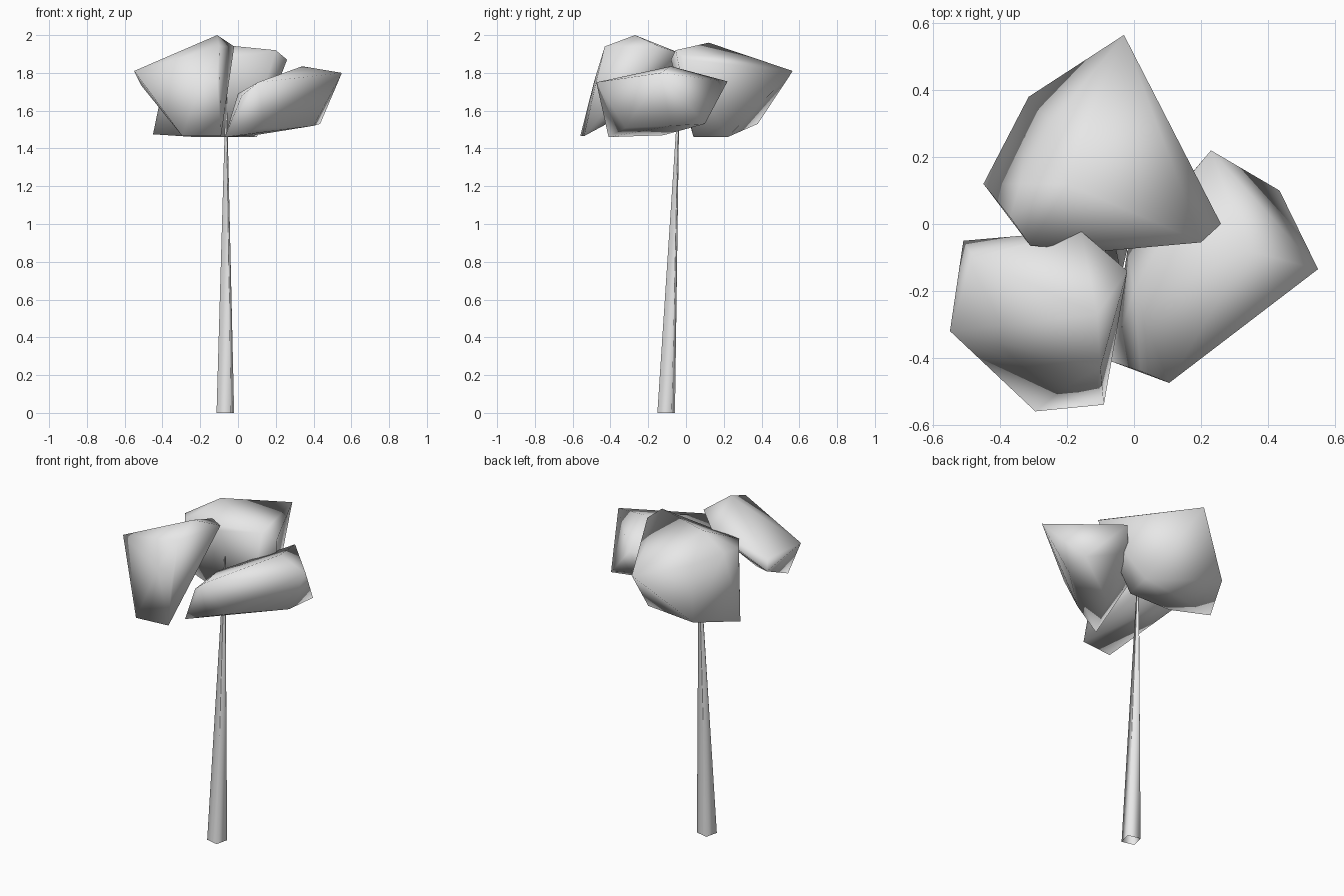
import bpy, bmesh, math
from mathutils import Matrix, Vector

if "Cube" in bpy.data.objects:
    bpy.data.objects.remove(bpy.data.objects["Cube"], do_unlink=True)

# One plain grey for the whole tree
grey = bpy.data.materials.new("light_grey")
grey.use_nodes = True
colour = (0.8, 0.8, 0.8, 1.0)
grey.diffuse_color = colour
grey.node_tree.nodes["Principled BSDF"].inputs["Base Color"].default_value = colour


def finish(name, bm):
    """Turn a bmesh into a fully smooth-shaded object."""
    bmesh.ops.recalc_face_normals(bm, faces=bm.faces)
    for face in bm.faces:
        face.smooth = True
    mesh = bpy.data.meshes.new(name)
    bm.to_mesh(mesh)
    bm.free()
    mesh.materials.append(grey)
    bpy.context.collection.objects.link(bpy.data.objects.new(name, mesh))


def foliage(name, corners):
    """Rounded leaf clump: the hull around a few corners."""
    bm = bmesh.new()
    for c in corners:
        bm.verts.new(c)
    hull = bmesh.ops.convex_hull(bm, input=bm.verts)
    spare = [v for v in hull["geom_interior"] if isinstance(v, bmesh.types.BMVert)]
    bmesh.ops.delete(bm, geom=spare, context="VERTS")
    finish(name, bm)


# Leaf clumps
foliage("back_foliage", [
    (-0.03, 0.565, 1.81), (0.26, 0, 1.87), (0.2, -0.055, 1.92),
    (-0.08, -0.08, 1.87), (-0.31, -0.065, 1.87), (-0.37, 0.02, 1.86),
    (-0.2, 0.12, 1.96), (-0.34, 0.12, 1.86), (-0.25, 0.3, 1.83),
    (-0.45, 0.12, 1.475), (-0.315, 0.38, 1.53), (0.1, 0.22, 1.46),
    (0.06, 0.04, 1.46), (-0.22, 0.04, 1.46)])

foliage("front_right_foliage", [
    (-0.11, -0.27, 2), (-0.02, -0.14, 1.94), (-0.1, -0.43, 1.94),
    (-0.2, -0.485, 1.76), (-0.11, -0.475, 1.76), (-0.55, -0.32, 1.81),
    (-0.51, -0.05, 1.73), (-0.16, -0.02, 1.9), (-0.48, -0.1, 1.78),
    (-0.295, -0.56, 1.465), (-0.09, -0.54, 1.465), (-0.25, -0.15, 1.74)])

foliage("front_left_foliage", [
    (0.55, -0.135, 1.8), (0.34, -0.08, 1.835), (0.23, 0.22, 1.755),
    (0.435, 0.1, 1.53), (0.4, -0.08, 1.52), (0.105, -0.475, 1.75),
    (0.02, -0.44, 1.68), (0, -0.2, 1.69), (-0.07, -0.41, 1.46),
    (-0.02, -0.08, 1.59), (-0.03, -0.3, 1.58), (0.14, -0.32, 1.51),
    (0.09, -0.12, 1.47), (0.06, 0.02, 1.6), (0.22, 0.13, 1.61)])

# Slim leaning four-sided trunk, open below
bm = bmesh.new()
bmesh.ops.create_cone(bm, cap_ends=False, segments=4,
                      radius1=0.055, radius2=0.003, depth=1.7,
                      matrix=Matrix.Rotation(math.radians(32), 4, "Z"))
for v in bm.verts:
    top = v.co.z > 0
    v.co += Vector((-0.062, -0.037, 0.85) if top else (-0.067, -0.105, 0.85))
finish("trunk", bm)
